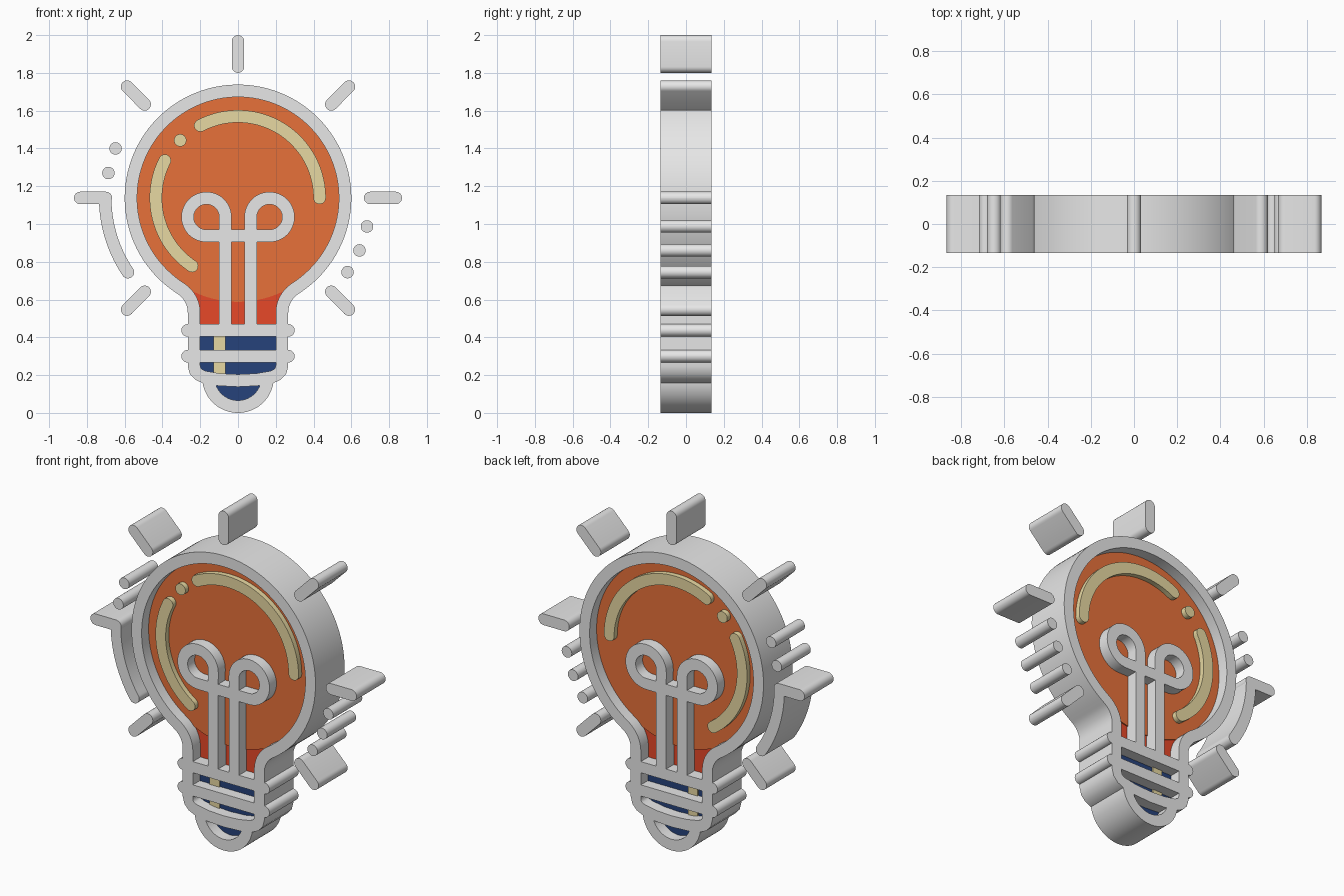
import bpy, bmesh
from math import sin, cos, radians, pi
from mathutils import Vector

cube = bpy.data.objects.get("Cube")
if cube:
    bpy.data.objects.remove(cube)


def material(name, rgb):
    m = bpy.data.materials.new(name)
    m.use_nodes = True
    color = (*rgb, 1)
    m.diffuse_color = color
    m.node_tree.nodes["Principled BSDF"].inputs["Base Color"].default_value = color
    return m


GREY = material("light grey", (0.83, 0.83, 0.83))
ORANGE = material("orange", (0.83, 0.17, 0.044))
RED = material("red", (0.83, 0.067, 0.022))
CREAM = material("cream", (0.83, 0.716, 0.376))
BLUE = material("navy blue", (0.019, 0.054, 0.198))

FULL, HIGH, GLASS, NECK = 0.135, 0.1, 0.07, 0.064   # half depths
HALF = 0.033                                       # half stroke width
CENTRE = (0, 1.138)                                # bulb centre


def arc(c, r, a0, a1, n=24):
    angles = [radians(a0 + (a1 - a0) * i / n) for i in range(n + 1)]
    return [(c[0] + r * cos(a), c[1] + r * sin(a)) for a in angles]


def mirror(points):
    return [(-x, z) for x, z in reversed(points)]


def finish(name, bm, mat):
    bmesh.ops.recalc_face_normals(bm, faces=bm.faces[:])
    mesh = bpy.data.meshes.new(name)
    bm.to_mesh(mesh)
    bm.free()
    mesh.materials.append(mat)
    mesh.shade_smooth()
    mesh.set_sharp_from_angle(angle=radians(35))
    obj = bpy.data.objects.new(name, mesh)
    bpy.context.collection.objects.link(obj)
    return obj


def plate(name, points, mat, depth):
    """Closed outline in the xz plane, extruded both ways in y."""
    bm = bmesh.new()
    face = bm.faces.new([bm.verts.new((x, -depth, z)) for x, z in points])
    ext = bmesh.ops.extrude_face_region(bm, geom=[face], use_keep_orig=True)
    verts = [g for g in ext["geom"] if isinstance(g, bmesh.types.BMVert)]
    bmesh.ops.translate(bm, verts=verts, vec=(0, 2 * depth, 0))
    return finish(name, bm, mat)


def stroke(name, path, mat=GREY, depth=FULL, rounded=True, half=HALF):
    """Constant-width line along a path, with round or square ends."""
    pts = [Vector(p) for p in path]
    sections = []
    for i, p in enumerate(pts):
        t = (pts[min(i + 1, len(pts) - 1)] - pts[max(i - 1, 0)]).normalized()
        sections.append((p, t, half))
    if rounded:
        steps = [pi / 2 * k / 7 for k in range(1, 7)] + [pi / 2 - 0.02]
        (p0, t0, _), (p1, t1, _) = sections[0], sections[-1]
        start = [(p0 - t0 * half * sin(a), t0, half * cos(a)) for a in reversed(steps)]
        end = [(p1 + t1 * half * sin(a), t1, half * cos(a)) for a in steps]
        sections = start + sections + end
    bm = bmesh.new()
    rings = []
    for p, t, h in sections:
        n = Vector((-t.y, t.x)) * h
        rings.append([bm.verts.new((q.x, y, q.y)) for q, y in
                      ((p + n, -depth), (p - n, -depth), (p - n, depth), (p + n, depth))])
    for a, b in zip(rings, rings[1:]):
        for k in range(4):
            j = (k + 1) % 4
            bm.faces.new((a[k], a[j], b[j], b[k]))
    bm.faces.new(rings[0])
    bm.faces.new(rings[-1])
    return finish(name, bm, mat)


def dot(name, c, mat=GREY, depth=FULL):
    return plate(name, arc(c, HALF, 0, 345, 23), mat, depth)


# Bulb rim: neck, flare, round top, flare, neck
flare = arc((-0.384, 0.531), 0.151, 0, 57.7, 10)
dome = arc(CENTRE, 0.567, 237.7, -57.7, 96)
side = [(-0.233, 0.3)] + flare
stroke("bulb_rim", side + dome[1:-1] + mirror(side), rounded=False)

# Glass disc and neck panel
plate("glass", arc(CENTRE, 0.55, 0, 356, 89), ORANGE, GLASS)
neck = [(-0.233, 0.44)] + flare
plate("neck_panel", neck + mirror(neck), RED, NECK)

# Filament: stem, loop, crossbar, loop, stem
loop = [(-0.068, 0.44), (-0.068, 0.9)] + arc((-0.167, 1.037), 0.1, 0, 270, 40)
stroke("filament", loop + mirror(loop), rounded=False)

# Highlights on the glass
stroke("long_highlight", arc(CENTRE, 0.432, 0, 117.5, 40), CREAM, HIGH)
stroke("short_highlight", arc(CENTRE, 0.435, 153, 236, 32), CREAM, HIGH)
dot("highlight_dot", (-0.306, 1.443), CREAM, HIGH)

# Screw base: two collars, lower band and cup
for name, z in (("upper_collar", 0.437), ("lower_collar", 0.3)):
    stroke(name, [(-0.267, z), (0.267, z)])
bend = [(-0.233, 0.3), (-0.233, 0.25), (-0.226, 0.222), (-0.208, 0.203),
        (-0.18, 0.19), (-0.1, 0.176)]
stroke("lower_band", bend + [(0, 0.171)] + mirror(bend), rounded=False)
stroke("base_cup", arc((0, 0.19), 0.157, 180, 360, 40), rounded=False)

# Base panels and their stripe
plate("base_panel", [(-0.22, 0.19), (0.22, 0.19), (0.22, 0.43), (-0.22, 0.43)], BLUE, GLASS)
plate("cup_panel", arc((0, 0.185), 0.14, 180, 360, 32), BLUE, GLASS)
plate("base_stripe", [(-0.13, 0.19), (-0.067, 0.19), (-0.067, 0.43), (-0.13, 0.43)],
      CREAM, GLASS + 0.008)

# Light rays
stroke("top_ray", [(0, 1.833), (0, 1.967)])
for label, s in (("left", 1), ("right", -1)):
    stroke(label + "_upper_ray", [(s * 0.494, 1.633), (s * 0.587, 1.727)])
    stroke(label + "_middle_ray", [(s * 0.7, 1.138), (s * 0.835, 1.138)])
    stroke(label + "_lower_ray", [(s * 0.494, 0.641), (s * 0.587, 0.547)])

# Curved tail under the right ray, and loose dots
stroke("right_tail", arc(CENTRE, 0.703, 180, 214, 20))
for i, c in enumerate([(0.683, 0.987), (0.643, 0.86), (0.58, 0.745)]):
    dot(f"left_dot_{i + 1}", c)
for i, c in enumerate([(-0.648, 1.4), (-0.686, 1.27)]):
    dot(f"right_dot_{i + 1}", c)
